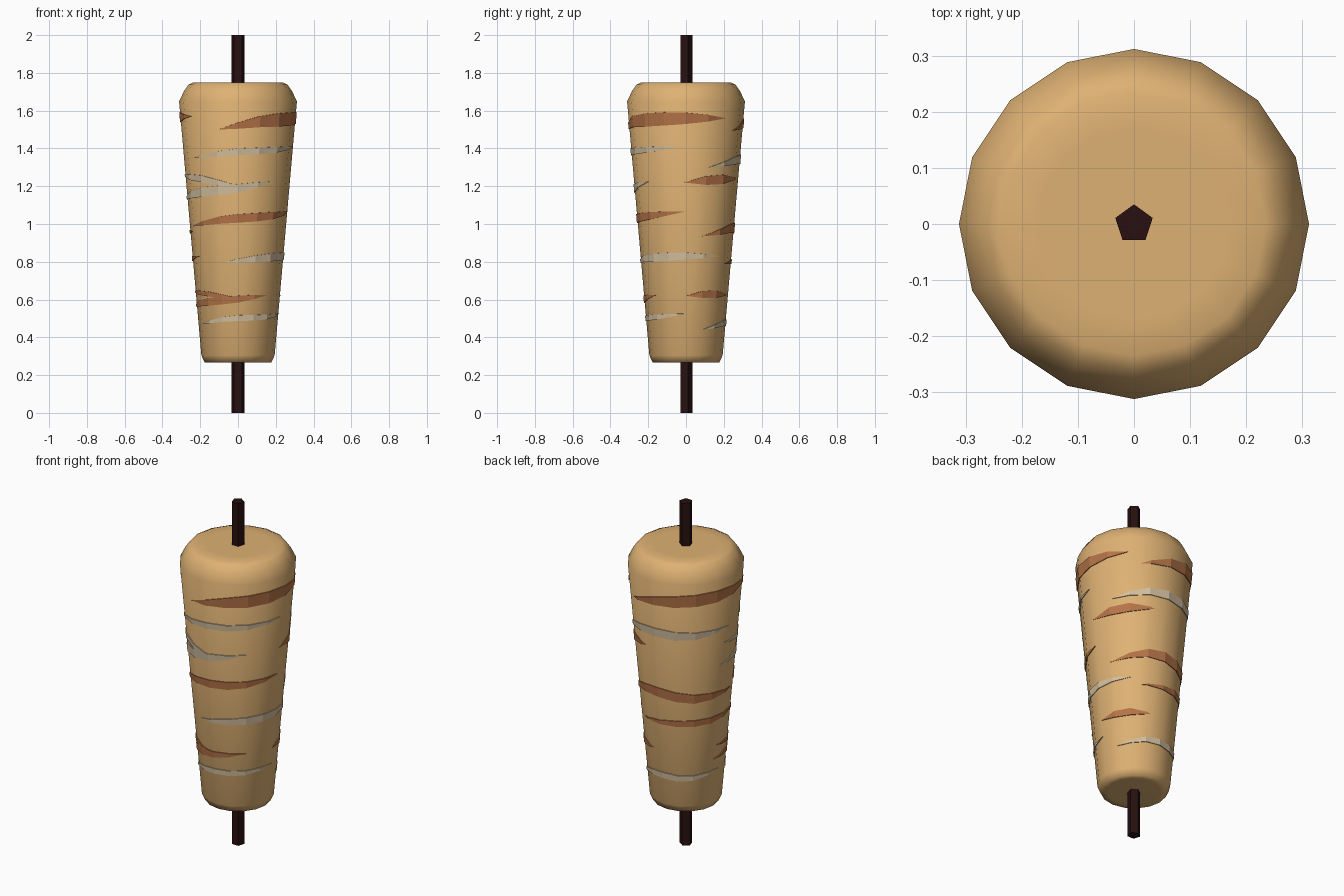
import bpy, bmesh, math

if "Cube" in bpy.data.objects:
    bpy.data.objects.remove(bpy.data.objects["Cube"])

SIDES = 16
STEP = 360 / SIDES


def material(name, srgb):
    m = bpy.data.materials.new(name)
    lin = [((c / 255 + 0.055) / 1.055) ** 2.4 for c in srgb]
    m.diffuse_color = (*lin, 1)
    m.use_nodes = True
    m.node_tree.nodes["Principled BSDF"].inputs["Base Color"].default_value = m.diffuse_color
    return m


MEAT = material("roast tan", (222, 177, 115))
BROWN = material("seared brown", (182, 116, 72))
CREAM = material("pale fat", (212, 192, 160))
DARK = material("dark skewer", (40, 16, 16))


def make_object(name, bm, mat, smooth):
    bmesh.ops.recalc_face_normals(bm, faces=bm.faces)
    for f in bm.faces:
        f.smooth = smooth
    me = bpy.data.meshes.new(name)
    bm.to_mesh(me)
    bm.free()
    me.materials.append(mat)
    ob = bpy.data.objects.new(name, me)
    bpy.context.collection.objects.link(ob)
    return ob


def lathe(name, profile, sides, turn, mat, smooth):
    bm = bmesh.new()
    rings = []
    for r, z in profile:
        angles = [math.radians(turn + 360 * i / sides) for i in range(sides)]
        rings.append([bm.verts.new((r * math.cos(a), r * math.sin(a), z)) for a in angles])
    for lo, hi in zip(rings, rings[1:]):
        for i in range(sides):
            j = (i + 1) % sides
            bm.faces.new((lo[i], lo[j], hi[j], hi[i]))
    bm.faces.new(rings[0][::-1])
    bm.faces.new(rings[-1])
    return make_object(name, bm, mat, smooth)


# Skewer and tapered meat cone
lathe("skewer", [(0.035, 0), (0.035, 2)], 5, 90, DARK, False)
R0, Z0, R1, Z1 = 0.194, 0.305, 0.312, 1.65
lathe("meat_cone", [(0.14, 0.266), (0.177, 0.267), (R0, Z0), (R1, Z1), (0.285, 1.705),
                    (0.262, 1.738), (0.235, 1.75), (0.17, 1.75)], SIDES, 0, MEAT, True)


def on_surface(phi, z):
    """Point just above the faceted cone; phi runs from the front towards +x."""
    r = R0 + (R1 - R0) * (z - Z0) / (Z1 - Z0)
    half = math.radians(STEP / 2)
    r *= math.cos(half) / math.cos(math.radians(phi % STEP) - half)
    r += 0.0045
    a = math.radians(phi)
    return (r * math.sin(a), -r * math.cos(a), z)


def streak(name, mat, start, end, heights, width):
    """Thin tapered plate that follows the cone."""
    inner = [STEP * k for k in range(-20, 40) if start + 4 < STEP * k < end - 4]
    bm = bmesh.new()
    pairs = []
    for phi in [start] + inner + [end]:
        t = (phi - start) / (end - start)
        s = t * (len(heights) - 1)
        i = min(int(s), len(heights) - 2)
        z = heights[i] + (heights[i + 1] - heights[i]) * (s - i)
        w = width / 2 * min(1, 4.2 * t * (1 - t))
        if w < 1e-6:
            v = bm.verts.new(on_surface(phi, z))
            pairs.append((v, v))
        else:
            pairs.append((bm.verts.new(on_surface(phi, z - w)),
                          bm.verts.new(on_surface(phi, z + w))))
    for (a, b), (c, d) in zip(pairs, pairs[1:]):
        bm.faces.new(list(dict.fromkeys((a, c, d, b))))
    # face outwards
    bm.normal_update()
    me_ob = make_object(name, bm, mat, False)
    mid = me_ob.data.polygons[len(me_ob.data.polygons) // 2]
    if mid.normal.x * mid.center.x + mid.normal.y * mid.center.y < 0:
        me_ob.data.flip_normals()
    mod = me_ob.modifiers.new("thickness", "SOLIDIFY")
    mod.thickness = 0.006
    mod.offset = -1


# Streaks: colour, start and end angle, heights along the way, width
STREAKS = [
    (BROWN, -20, 134, (1.50, 1.54, 1.555, 1.56, 1.56), 0.07),
    (BROWN, 147, 305, (1.495, 1.54, 1.555, 1.565, 1.57), 0.07),
    (CREAM, -55, 85, (1.35, 1.38, 1.39, 1.41), 0.035),
    (CREAM, 116, 267, (1.30, 1.345, 1.335, 1.355), 0.05),
    (CREAM, -98, 8, (1.26, 1.24, 1.19), 0.035),
    (CREAM, -102, 44, (1.13, 1.165, 1.185, 1.225), 0.05),
    (BROWN, 88, 163, (1.22, 1.235, 1.24), 0.05),
    (BROWN, -67, 88, (0.99, 1.025, 1.04, 1.065), 0.045),
    (BROWN, 110, 284, (0.935, 0.985, 0.955, 0.96), 0.055),
    (CREAM, -20, 136, (0.795, 0.82, 0.83, 0.83), 0.042),
    (BROWN, 149, 302, (0.79, 0.805, 0.81, 0.83), 0.036),
    (BROWN, -98, 6, (0.645, 0.63, 0.60), 0.025),
    (BROWN, -102, 46, (0.565, 0.585, 0.60, 0.625), 0.04),
    (BROWN, 90, 163, (0.62, 0.63, 0.625), 0.04),
    (CREAM, -65, 90, (0.47, 0.50, 0.505, 0.525), 0.03),
    (CREAM, 115, 268, (0.44, 0.48, 0.47, 0.50), 0.035),
]
for n, (mat, a, b, zs, w) in enumerate(STREAKS, 1):
    kind = "seared_streak" if mat is BROWN else "fat_streak"
    streak(f"{kind}_{n}", mat, a, b, zs, w)
